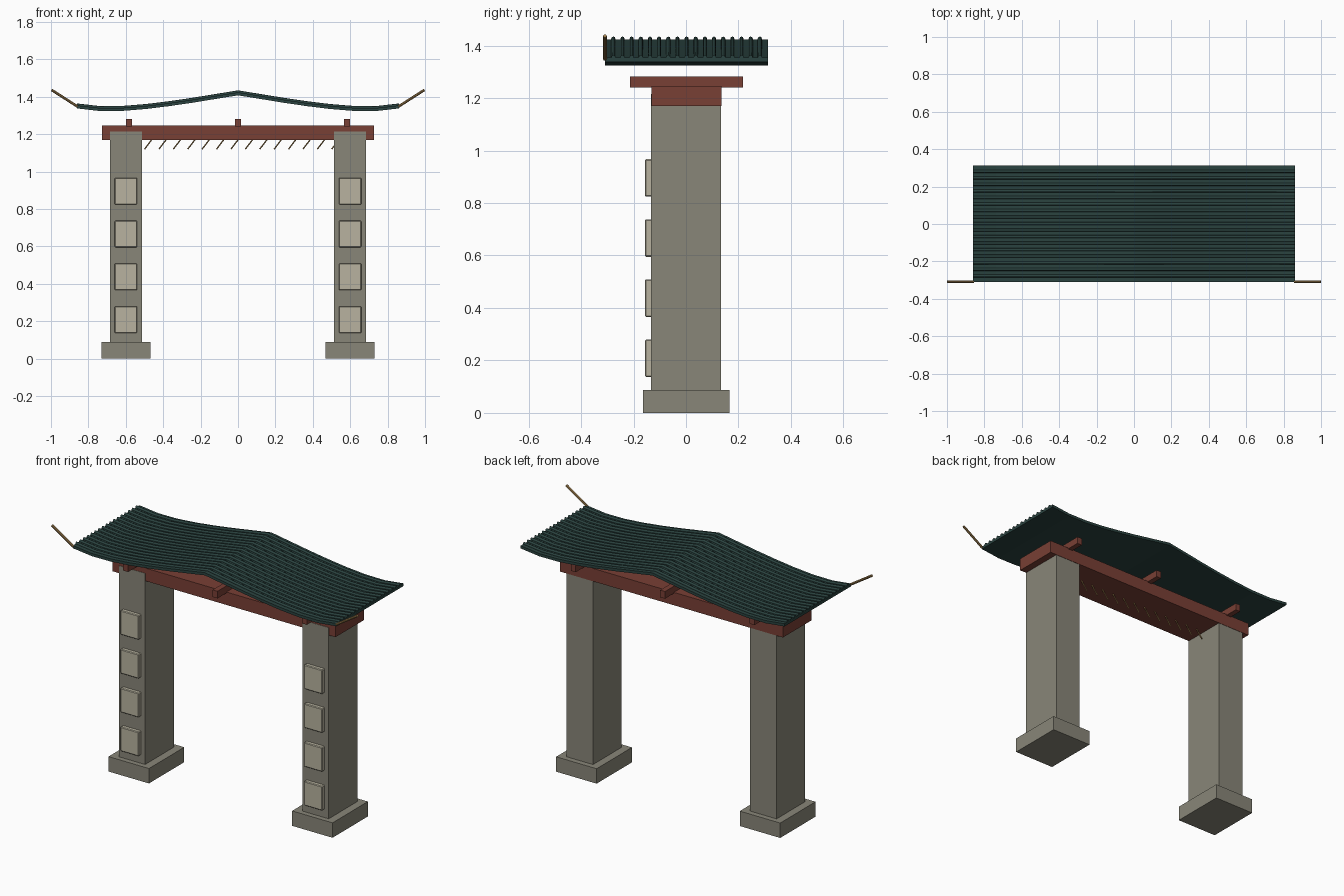
import bpy
import math
from mathutils import Vector

cube = bpy.data.objects.get("Cube")
if cube:
    bpy.data.objects.remove(cube, do_unlink=True)


def material(name, r, g, b):
    mat = bpy.data.materials.new(name)
    mat.use_nodes = True
    mat.diffuse_color = (r, g, b, 1)
    bsdf = next(n for n in mat.node_tree.nodes if n.type == 'BSDF_PRINCIPLED')
    bsdf.inputs["Base Color"].default_value = (r, g, b, 1)
    return mat


STONE = material("grey stone", 0.25, 0.24, 0.19)
PANEL = material("pale stone", 0.48, 0.45, 0.35)
WOOD = material("red timber", 0.19, 0.05, 0.035)
TILE = material("dark green tile", 0.023, 0.055, 0.050)
GOLD = material("gold trim", 0.36, 0.22, 0.08)


def make_mesh(name, verts, faces, mat):
    mesh = bpy.data.meshes.new(name)
    mesh.from_pydata(verts, [], faces)
    mesh.materials.append(mat)
    obj = bpy.data.objects.new(name, mesh)
    bpy.context.collection.objects.link(obj)
    return obj


def box(name, x, y, z, mat, bevel=0):
    """Box from (min, max) pairs on each axis."""
    bpy.ops.mesh.primitive_cube_add(size=1, location=[sum(p) / 2 for p in (x, y, z)])
    obj = bpy.context.object
    obj.name = name
    obj.scale = [p[1] - p[0] for p in (x, y, z)]
    bpy.ops.object.transform_apply(location=False, rotation=False, scale=True)
    obj.data.materials.append(mat)
    if bevel:
        mod = obj.modifiers.new("edge", 'BEVEL')
        mod.width = bevel
        mod.segments = 1
    return obj


def sweep(name, rings, mat):
    """Closed tube through a list of equal rings, capped at both ends."""
    n = len(rings[0])
    verts = [v for ring in rings for v in ring]
    faces = [(i * n + j, i * n + (j + 1) % n, (i + 1) * n + (j + 1) % n, (i + 1) * n + j)
             for i in range(len(rings) - 1) for j in range(n)]
    faces += [tuple(reversed(range(n))), tuple(range(len(verts) - n, len(verts)))]
    return make_mesh(name, verts, faces, mat)


def rod(name, start, end, radius, mat, sides=6):
    axis = Vector(end) - Vector(start)
    bpy.ops.mesh.primitive_cylinder_add(vertices=sides, radius=radius, depth=axis.length,
                                        location=(Vector(start) + Vector(end)) / 2)
    obj = bpy.context.object
    obj.name = name
    obj.rotation_euler = axis.to_track_quat('Z', 'Y').to_euler()
    obj.data.materials.append(mat)
    return obj


# Pillars with plinths and raised front panels
for side, cx in (("left", 0.599), ("right", -0.599)):
    box(side + "_plinth", (cx - 0.132, cx + 0.132), (-0.163, 0.166), (0, 0.088), STONE)
    box(side + "_pillar", (cx - 0.086, cx + 0.086), (-0.133, 0.134), (0.088, 1.215), STONE)
    for i in range(4):
        z = 0.137 + i * 0.229
        box(side + "_panel", (cx - 0.06, cx + 0.06), (-0.156, -0.125), (z, z + 0.143),
            PANEL, 0.004)

# Main beam and the cross beams on it
box("main_beam", (-0.728, 0.728), (-0.131, 0.136), (1.17, 1.246), WOOD)
for cx in (-0.583, 0, 0.583):
    box("cross_beam", (cx - 0.016, cx + 0.016), (-0.214, 0.218), (1.24, 1.282), WOOD)

# Slanted pegs under the beam
for i in range(14):
    x = -0.5 + i * 0.077
    rod("hanging_peg", (x, 0, 1.12), (x + 0.042, 0, 1.175), 0.0035, GOLD)

# Swept roof profile, mirrored about the ridge
heights = [1.424, 1.404, 1.384, 1.366, 1.351, 1.341, 1.340, 1.354]
half = [(i * 0.123, z) for i, z in enumerate(heights)]
profile = [(-x, z) for x, z in reversed(half[1:])] + half

FRONT, BACK, THICK = -0.309, 0.312, 0.016
sheet_rings = [[(x, FRONT, z - THICK), (x, FRONT, z), (x, BACK, z), (x, BACK, z - THICK)]
               for x, z in profile]
sweep("roof_sheet", sheet_rings, TILE)

# Rounded tile ribs running over the ridge
angles = [math.tau * k / 8 for k in range(8)]
for i in range(17):
    y = -0.277 + i * 0.0349
    rings = [[(x, y - 0.008 * math.cos(a), z + 0.002 + 0.0085 * math.sin(a)) for a in angles]
             for x, z in profile]
    rib = sweep("roof_rib", rings, TILE)
    for poly in rib.data.polygons:
        poly.use_smooth = len(poly.vertices) == 4
    rib.data.set_sharp_from_angle(angle=math.radians(50))

# Upturned finials on the front corners
for side, s in (("left", 1), ("right", -1)):
    rod(side + "_finial", (s * 0.858, -0.309, 1.348), (s * 0.997, -0.309, 1.437), 0.007,
        GOLD, 8)
